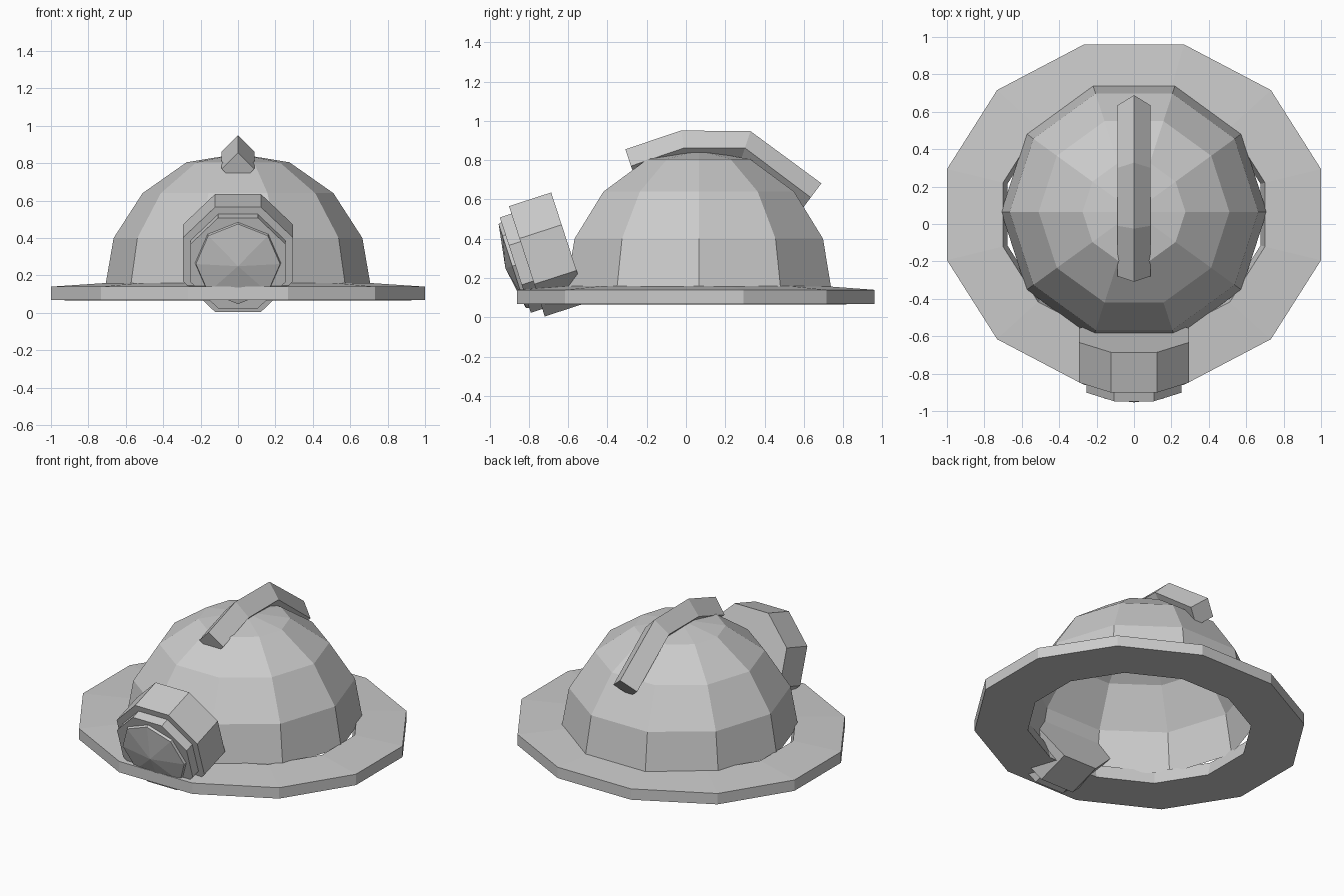
import bpy, bmesh
from math import sin, cos, pi, radians
from mathutils import Matrix, Vector

if "Cube" in bpy.data.objects:
    bpy.data.objects.remove(bpy.data.objects["Cube"])


def lathe(name, profile, sides, matrix, phase=0.0, closed=False):
    """Flat-faced turned part; profile is (radius, height), radius 0 is a pole."""
    bm = bmesh.new()
    rings = []
    for r, z in profile:
        if r == 0:
            rings.append([bm.verts.new((0, 0, z))] * sides)
        else:
            rings.append([bm.verts.new((r * cos(phase + 2 * pi * i / sides),
                                        r * sin(phase + 2 * pi * i / sides), z))
                          for i in range(sides)])
    pairs = list(zip(rings, rings[1:]))
    if closed:
        pairs.append((rings[-1], rings[0]))
    for a, b in pairs:
        for i in range(sides):
            j = (i + 1) % sides
            bm.faces.new(list(dict.fromkeys((a[i], a[j], b[j], b[i]))))
    bm.transform(matrix)
    return finish(name, bm)


def finish(name, bm):
    bmesh.ops.recalc_face_normals(bm, faces=bm.faces)
    mesh = bpy.data.meshes.new(name)
    bm.to_mesh(mesh)
    bm.free()
    obj = bpy.data.objects.new(name, mesh)
    bpy.context.collection.objects.link(obj)
    return obj


# Hollow ten-sided crown of the helmet
lathe("dome", [(0.71, 0.14), (0.665, 0.40), (0.51, 0.64), (0.275, 0.805), (0, 0.85)],
      10, Matrix.Translation((0, 0.065, 0)))

# Twelve-sided oval brim ring
lathe("brim", [(0.725, 0.16), (1.035, 0.14), (1.035, 0.068), (0.70, 0.065)], 12,
      Matrix.Translation((0, 0.05, 0)) @ Matrix.Diagonal((1, 0.91, 1, 1)),
      pi / 12, closed=True)

# Diamond-section ridge bent over the top of the dome
path = [Vector(p) for p in ((0, -0.28, 0.77), (0, -0.01, 0.862),
                            (0, 0.30, 0.862), (0, 0.635, 0.61))]
bm = bmesh.new()
rings = []
for i, p in enumerate(path):
    t_in = (p - path[max(i - 1, 0)]).normalized()
    t_out = (path[min(i + 1, 3)] - p).normalized()
    t = (t_in + t_out).normalized()
    up = Vector((0, -t.z, t.y)) * 0.09
    side = Vector((0.087, 0, 0))
    rings.append([bm.verts.new(p + o) for o in (up, side, -up, -side)])
for a, b in zip(rings, rings[1:]):
    for i in range(4):
        j = (i + 1) % 4
        bm.faces.new((a[i], a[j], b[j], b[i]))
bm.faces.new(rings[0])
bm.faces.new(rings[-1])
finish("crest_ridge", bm)

# Head lamp: local z runs along the beam, tilted slightly downwards
lamp = Matrix.Translation((0, -0.81, 0.285)) @ Matrix.Rotation(radians(108), 4, 'X')
flat = 1 / cos(pi / 8)
lathe("lamp_housing", [(0, -0.226), (0.295 * flat, -0.226), (0.295 * flat, 0), (0, 0)],
      8, lamp, pi / 8)
lathe("lamp_rim", [(0, -0.02), (0.255 * flat, -0.02), (0.255 * flat, 0.062), (0, 0.062)],
      8, lamp, pi / 8)
lathe("lamp_lens", [(0, 0.04), (0.23, 0.06), (0.225, 0.078), (0, 0.115)], 8, lamp)
